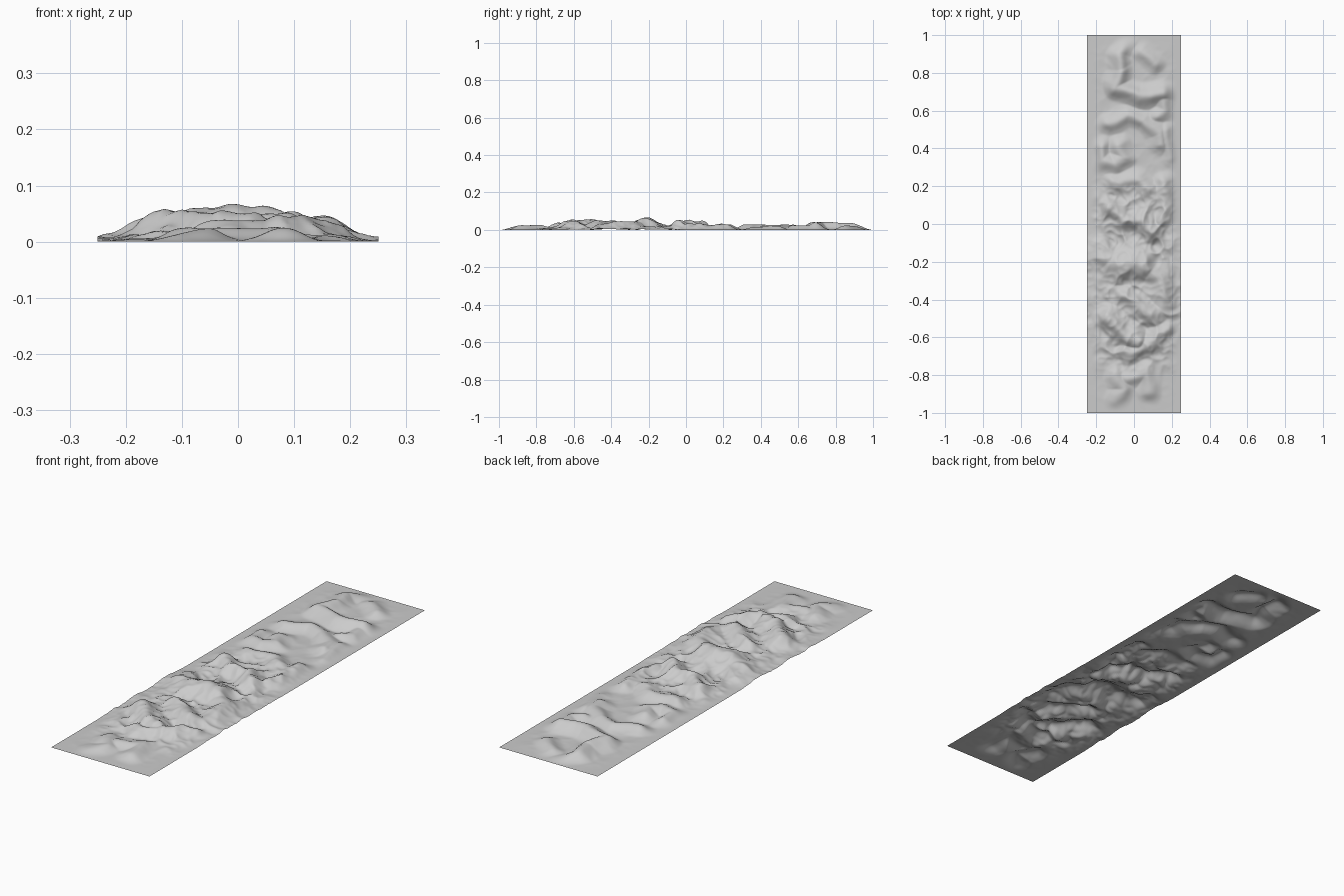
import bpy, bmesh, math
from mathutils import Vector, noise

NX, NY = 80, 320

# Main ridges: (height, half width, crest points in plan)
ridges = [
    (0.036, 0.050, [(-0.03, 0.97), (-0.08, 0.90), (-0.07, 0.80)]),
    (0.040, 0.055, [(-0.07, 0.80), (-0.09, 0.72), (0.02, 0.68), (0.16, 0.69)]),
    (0.022, 0.050, [(0.05, 0.92), (0.10, 0.86)]),
    (0.024, 0.050, [(0.16, 0.69), (0.17, 0.60), (0.13, 0.57)]),
    (0.027, 0.050, [(-0.14, 0.53), (-0.04, 0.57), (0.06, 0.55), (0.13, 0.48), (0.14, 0.42)]),
    (0.028, 0.050, [(-0.18, 0.40), (-0.17, 0.33), (-0.10, 0.31), (-0.05, 0.36), (-0.08, 0.42)]),
    (0.022, 0.050, [(0.17, 0.48), (0.20, 0.36)]),
    (0.024, 0.050, [(-0.10, 0.22), (0.02, 0.24), (0.08, 0.18)]),
    (0.026, 0.050, [(0.17, 0.22), (0.18, 0.10), (0.14, 0.02)]),
    (0.042, 0.060, [(-0.12, 0.08), (-0.05, 0.02), (0.04, 0.04), (0.10, -0.04)]),
    (0.058, 0.085, [(-0.08, -0.22), (-0.01, -0.20), (0.04, -0.22)]),
    (0.030, 0.070, [(-0.22, -0.14), (-0.08, -0.22)]),
    (0.032, 0.070, [(0.04, -0.22), (0.14, -0.30), (0.18, -0.42)]),
    (0.038, 0.060, [(-0.06, -0.38), (0.02, -0.44), (0.10, -0.48)]),
    (0.046, 0.060, [(-0.14, -0.50), (-0.06, -0.58), (0.02, -0.62)]),
    (0.034, 0.055, [(-0.02, -0.68), (0.08, -0.64), (0.17, -0.56)]),
    (0.023, 0.050, [(-0.10, -0.80), (-0.06, -0.88), (-0.10, -0.95)]),
    (0.023, 0.050, [(-0.04, -0.82), (0.07, -0.80), (0.08, -0.90)]),
]


def segment_distance(p, a, b):
    d = b - a
    t = max(0, min(1, (p - a).dot(d) / d.length_squared))
    return (p - a - d * t).length


def step(a, b, v):
    t = max(0, min(1, (v - a) / (b - a)))
    return t * t * (3 - 2 * t)


segments = [(h, w, Vector(a), Vector(b))
            for h, w, pts in ridges for a, b in zip(pts, pts[1:])]


def height(x, y):
    # Bend the ridges so their crests wander
    q = Vector((x * 9, y * 9, 4.2))
    p = Vector((x + 0.022 * noise.noise(q), y + 0.022 * noise.noise(q + Vector((7, 3, 1)))))
    main = 0
    for h, w, a, b in segments:
        if abs(p.y - (a.y + b.y) / 2) < 0.3:
            d = segment_distance(p, a, b) / w
            if d < 1.6:
                main = max(main, h * math.exp(-1.6 * d * d) * step(1.6, 1.0, d))
    # Creased rocky detail, strongest in the front half
    rocky = step(-0.84, -0.66, y) * (1 - step(0.10, 0.30, y))
    n = 1 - abs(noise.noise(Vector((x * 10, y * 10, 1.7)))) * 2.2
    m = 1 - abs(noise.noise(Vector((x * 21, y * 21, 9.1)))) * 2
    detail = (0.015 * max(0, n) + 0.006 * max(0, m)) * (0.12 + 0.88 * rocky)
    # Fade to the flat border; the rocky part runs closer to the long edges
    side = 1 - step(0.15, 0.245, abs(x)) * (1 - 0.45 * step(-0.66, -0.5, y) * (1 - step(-0.2, 0, y)))
    end = 1 - step(0.88, 1.0, abs(y))
    return (main + detail * (1 - 0.5 * main / 0.06)) * side * end


# Open terrain sheet
bm = bmesh.new()
rows = []
for j in range(NY + 1):
    y = -1 + 2 * j / NY
    rows.append([bm.verts.new((x, y, height(x, y)))
                 for x in (-0.25 + 0.5 * i / NX for i in range(NX + 1))])
for r, s in zip(rows, rows[1:]):
    for i in range(NX):
        bm.faces.new((r[i], r[i + 1], s[i + 1], s[i]))
low = min(v.co.z for v in bm.verts)
for v in bm.verts:
    v.co.z -= low
for f in bm.faces:
    f.smooth = True
mesh = bpy.data.meshes.new("mountain_terrain")
bm.to_mesh(mesh)
bm.free()
terrain = bpy.data.objects.new("mountain_terrain", mesh)
bpy.context.collection.objects.link(terrain)
